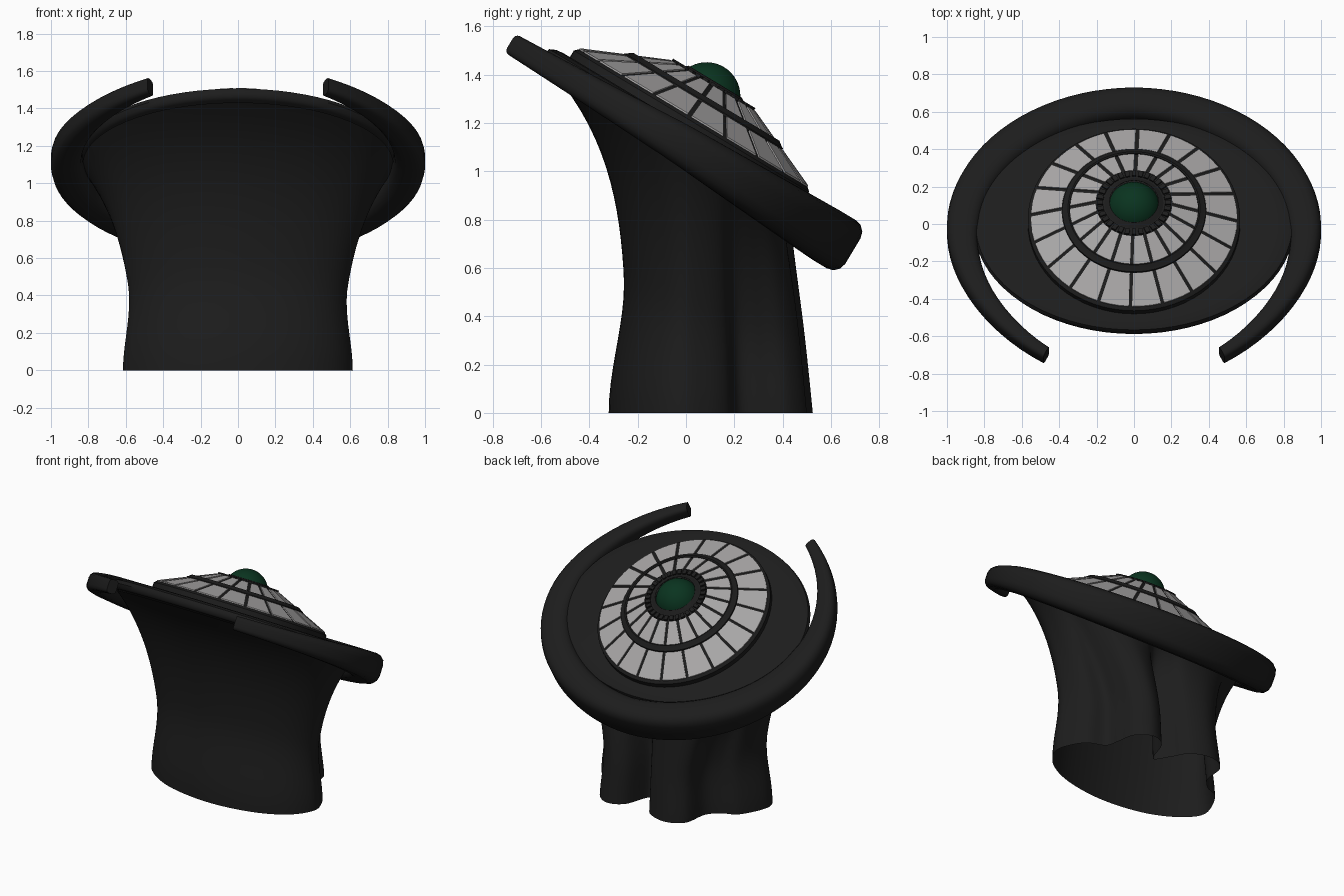
import bpy, bmesh, math
from mathutils import Matrix, Vector

if "Cube" in bpy.data.objects:
    bpy.data.objects.remove(bpy.data.objects["Cube"])

def material(name, col):
    m = bpy.data.materials.new(name)
    m.diffuse_color = (*col, 1)
    m.use_nodes = True
    m.node_tree.nodes["Principled BSDF"].inputs["Base Color"].default_value = m.diffuse_color
    return m

BLACK = material("charcoal", (0.012, 0.012, 0.012))
GREY = material("light grey", (0.40, 0.39, 0.39))
GREEN = material("deep green", (0.003, 0.034, 0.014))

# Frame of the tilted head: local z is the dial axis
TILT = Matrix.Translation((0, 0.03, 1.22)) @ Matrix.Rotation(math.radians(-31), 4, 'X')

def make(name, bm, mat, matrix=None, angle=40):
    bmesh.ops.recalc_face_normals(bm, faces=bm.faces[:])
    if matrix:
        bm.transform(matrix)
    me = bpy.data.meshes.new(name)
    bm.to_mesh(me)
    bm.free()
    me.materials.append(mat)
    ob = bpy.data.objects.new(name, me)
    bpy.context.collection.objects.link(ob)
    bpy.context.view_layer.objects.active = ob
    ob.select_set(True)
    bpy.ops.object.shade_smooth_by_angle(angle=math.radians(angle))
    ob.select_set(False)
    return ob

def loft(rows, caps=False):
    """Skin a list of closed loops of points."""
    bm = bmesh.new()
    vs = [[bm.verts.new(p) for p in r] for r in rows]
    n = len(rows[0])
    for a, b in zip(vs, vs[1:]):
        for i in range(n):
            j = (i + 1) % n
            bm.faces.new((a[i], a[j], b[j], b[i]))
    if caps:
        bm.faces.new(vs[0])
        bm.faces.new(vs[-1])
    return bm

def lathe(profile, n=64, sx=1.0, sy=1.0, caps=True):
    return loft([[(r * sx * math.cos(2 * math.pi * i / n), r * sy * math.sin(2 * math.pi * i / n), h)
                  for i in range(n)] for r, h in profile], caps=caps)

# Neck: smooth front, folded back, flaring up to the tilted disc
# control points: x, y, and the matching angle on the top ellipse
ctrl = [(0.0, -0.32, -90), (0.3, -0.28, -62), (0.51, -0.18, -35), (0.61, -0.04, -10),
        (0.585, 0.08, 6), (0.52, 0.17, 18), (0.41, 0.22, 28), (0.385, 0.32, 38), (0.36, 0.43, 49),
        (0.26, 0.50, 60), (0.15, 0.45, 71), (0.08, 0.28, 79), (0.01, 0.37, 87), (-0.06, 0.48, 95),
        (-0.2, 0.525, 108), (-0.32, 0.46, 122), (-0.35, 0.30, 134), (-0.42, 0.22, 146),
        (-0.53, 0.16, 163), (-0.615, -0.04, 190), (-0.51, -0.18, 215), (-0.3, -0.28, 242)]
N = len(ctrl)

def ctl(i):
    x, y, a = ctrl[i % N]
    return Vector((x, y, a + 360 * (i // N)))

contour = []
for i in range(N):
    p0, p1, p2, p3 = (ctl(i + d) for d in (-1, 0, 1, 2))
    for s in range(6):
        t = s / 6
        contour.append(0.5 * (2 * p1 + (p2 - p0) * t + (2 * p0 - 5 * p1 + 4 * p2 - p3) * t * t
                              + (3 * p1 - p0 - 3 * p2 + p3) * t ** 3))
rows = []
for k in range(25):
    f = k / 24
    wx, wy = f ** 2.4, f ** 4.0
    e = min(1, f / 0.4)
    e = e * e * (3 - 2 * e)
    row = []
    for x, y, a in contour:
        a = math.radians(a)
        tx = 0.83 * math.cos(a)
        ty = -0.02 + (0.55 if math.sin(a) < 0 else 0.47) * math.sin(a)
        bx = x * (1 - 0.09 * e)
        by = y * (1 - 0.22 * e) if y < 0 else y * (1 - 0.16 * f)
        row.append((bx + (tx - bx) * wx, by + (ty - by) * wy, f * (1.09 - 0.6 * ty)))
    rows.append(row)
make("folded_neck", loft(rows), BLACK, angle=60)

# Oval disc under the dial
make("oval_disc", lathe([(0.96, -0.12), (0.985, -0.11), (1.0, -0.085), (0.99, -0.062), (0.95, -0.05), (0.9, -0.046)],
                        72, 0.855, 0.665), BLACK, TILT)

# Open rim: thick at the back, tapering to two free tips at the front
rows = []
STEPS = 72
for k in range(STEPS + 1):
    phi = math.radians(-61 + 302 * k / STEPS)
    c, s = math.cos(phi), math.sin(phi)
    tip = min(1, min(k, STEPS - k) / 15)
    width = 0.07 + 0.105 * tip + (0.05 * abs(c) * s if s > 0 else 0)
    height = 0.165 + (0.068 if s > 0 else 0.085) * s
    top = -0.035 + (0.02 if s > 0 else 0.05) * s
    outer = Vector((c, (0.85 if s > 0 else 0.85 + 0.1 * s * s) * s))
    inward = -Vector((c, s / 0.9)).normalized()
    rad = min(width, height) * 0.32
    row = []
    for cu, cv, a0 in ((rad, -rad, 90), (rad, -height + rad, 180),
                       (width - rad, -height + rad, 270), (width - rad, -rad, 0)):
        for q in range(4):
            a = math.radians(a0 + 30 * q)
            u, v = cu + rad * math.cos(a), cv + rad * math.sin(a)
            p = outer + inward * u
            row.append((p.x, p.y, top + v))
    rows.append(row)
make("open_rim", loft(rows, caps=True), BLACK, TILT)

# Conical dial
def cone_h(r):
    return 0.16 * (0.555 - r) / 0.365

make("dial_cone", lathe([(0.568, -0.07), (0.568, -0.014), (0.555, -0.002), (0.19, 0.158)]), BLACK, TILT, 25)

# Raised rings on the dial
def ring(name, r0, r1, lift):
    make(name, lathe([(r1, cone_h(r1) - 0.01), (r1, cone_h(r1) + lift * 0.7), (r1 - 0.008, cone_h(r1) + lift),
                      (r0 + 0.008, cone_h(r0) + lift), (r0, cone_h(r0) + lift * 0.7), (r0, cone_h(r0) - 0.01)],
                     caps=False), BLACK, TILT, 30)

ring("middle_ring", 0.345, 0.383, 0.012)
ring("gem_collar", 0.13, 0.178, -0.016)

# Grey tiles: two circles of plates laid on the cone
def tiles(name, r0, r1, count, phase, gap, lift):
    bm = bmesh.new()
    for i in range(count):
        mid = phase + 2 * math.pi * i / count
        loops = []
        for up in (-0.004, lift):
            pts = []
            for r, order in ((r0, range(4)), (r1, range(3, -1, -1))):
                half = math.pi / count - gap / (2 * r)
                for j in order:
                    a = mid + half * (2 * j / 3 - 1)
                    pts.append(bm.verts.new((r * math.cos(a), r * math.sin(a), cone_h(r) + up)))
            loops.append(pts)
        lo, hi = loops
        bm.faces.new(hi)
        for j in range(8):
            m = (j + 1) % 8
            bm.faces.new((lo[j], lo[m], hi[m], hi[j]))
    make(name, bm, GREY, TILT, 20)

tiles("outer_tiles", 0.387, 0.552, 20, math.radians(97), 0.018, 0.005)
tiles("inner_tiles", 0.205, 0.343, 20, math.radians(97), 0.018, 0.005)

# Beads around the gem collar
bm = bmesh.new()
for i in range(32):
    a = 2 * math.pi * i / 32
    m = (Matrix.Rotation(a, 4, 'Z') @ Matrix.Translation((0.182, 0, cone_h(0.182) - 0.01))
         @ Matrix.Diagonal((0.034, 0.024, 0.03, 1)))
    bmesh.ops.create_cube(bm, size=1, matrix=m)
make("collar_beads", bm, BLACK, TILT, 30)

# Round gem
bm = bmesh.new()
bmesh.ops.create_uvsphere(bm, u_segments=40, v_segments=24, radius=0.14,
                          matrix=Matrix.Translation((0, 0, 0.107)))
make("round_gem", bm, GREEN, TILT)
